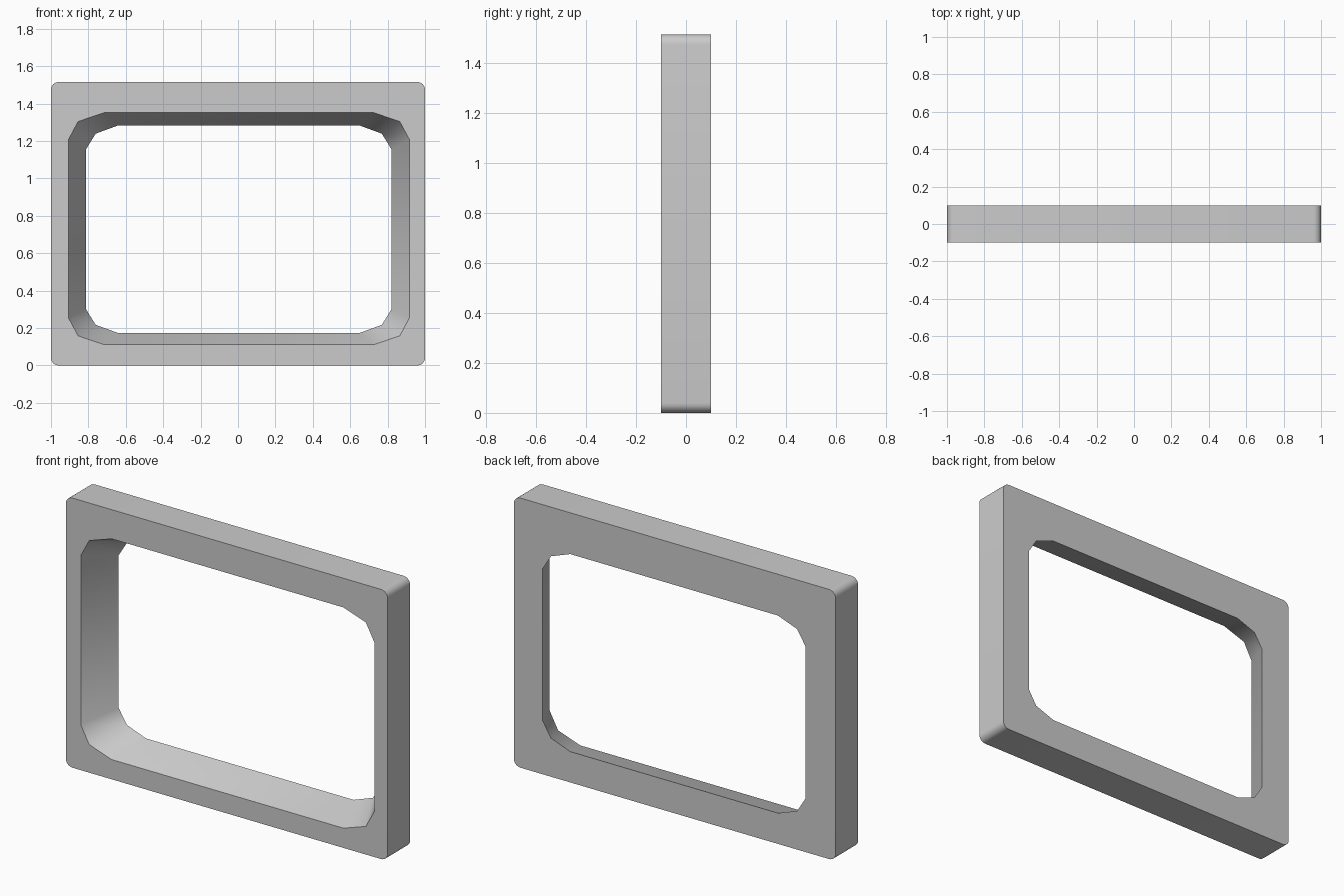
import bpy, bmesh, math

if "Cube" in bpy.data.objects:
    bpy.data.objects.remove(bpy.data.objects["Cube"])

W, H, D, R = 1.0, 1.515, 0.1, 0.04


def outer_loop():
    # rounded rectangle outline, counter-clockwise
    pts = []
    corners = [(W - R, R, -90), (W - R, H - R, 0), (-W + R, H - R, 90), (-W + R, R, 180)]
    for cx, cz, start in corners:
        for i in range(7):
            a = math.radians(start + i * 15)
            pts.append((cx + R * math.cos(a), cz + R * math.sin(a)))
    return pts


def hole_loop(cx, cz, quarter):
    # mirror three corner points into a 12-sided opening
    q = quarter
    pts = [(x, z) for x, z in q]
    pts += [(-x, z) for x, z in reversed(q)]
    pts += [(-x, -z) for x, z in q]
    pts += [(x, -z) for x, z in reversed(q)]
    return [(cx + x, cz + z) for x, z in pts]


bm = bmesh.new()


def ring(pts, y):
    vs = [bm.verts.new((x, y, z)) for x, z in pts]
    es = [bm.edges.new((vs[i], vs[(i + 1) % len(vs)])) for i in range(len(vs))]
    return vs, es


def wall(a, b):
    n = len(a)
    for i in range(n):
        j = (i + 1) % n
        bm.faces.new((a[i], a[j], b[j], b[i]))


# outline and tapered opening, wide at the front
outer_f = ring(outer_loop(), -D)
outer_b = ring(outer_loop(), D)
hole_f = ring(hole_loop(0.005, 0.731, [(0.912, 0.476), (0.860, 0.573), (0.721, 0.620)]), -D)
hole_b = ring(hole_loop(0.004, 0.728, [(0.817, 0.427), (0.765, 0.511), (0.645, 0.555)]), D)

# front and back faces
bmesh.ops.triangle_fill(bm, use_beauty=True, use_dissolve=False,
                        edges=outer_f[1] + hole_f[1], normal=(0, -1, 0))
bmesh.ops.triangle_fill(bm, use_beauty=True, use_dissolve=False,
                        edges=outer_b[1] + hole_b[1], normal=(0, 1, 0))

# outer and inner walls
wall(outer_f[0], outer_b[0])
wall(hole_f[0], hole_b[0])
bmesh.ops.recalc_face_normals(bm, faces=bm.faces[:])

mesh = bpy.data.meshes.new("frame")
bm.to_mesh(mesh)
bm.free()
frame = bpy.data.objects.new("frame", mesh)
bpy.context.collection.objects.link(frame)
bpy.context.view_layer.objects.active = frame
frame.select_set(True)
bpy.ops.object.shade_smooth_by_angle(angle=math.radians(40))
